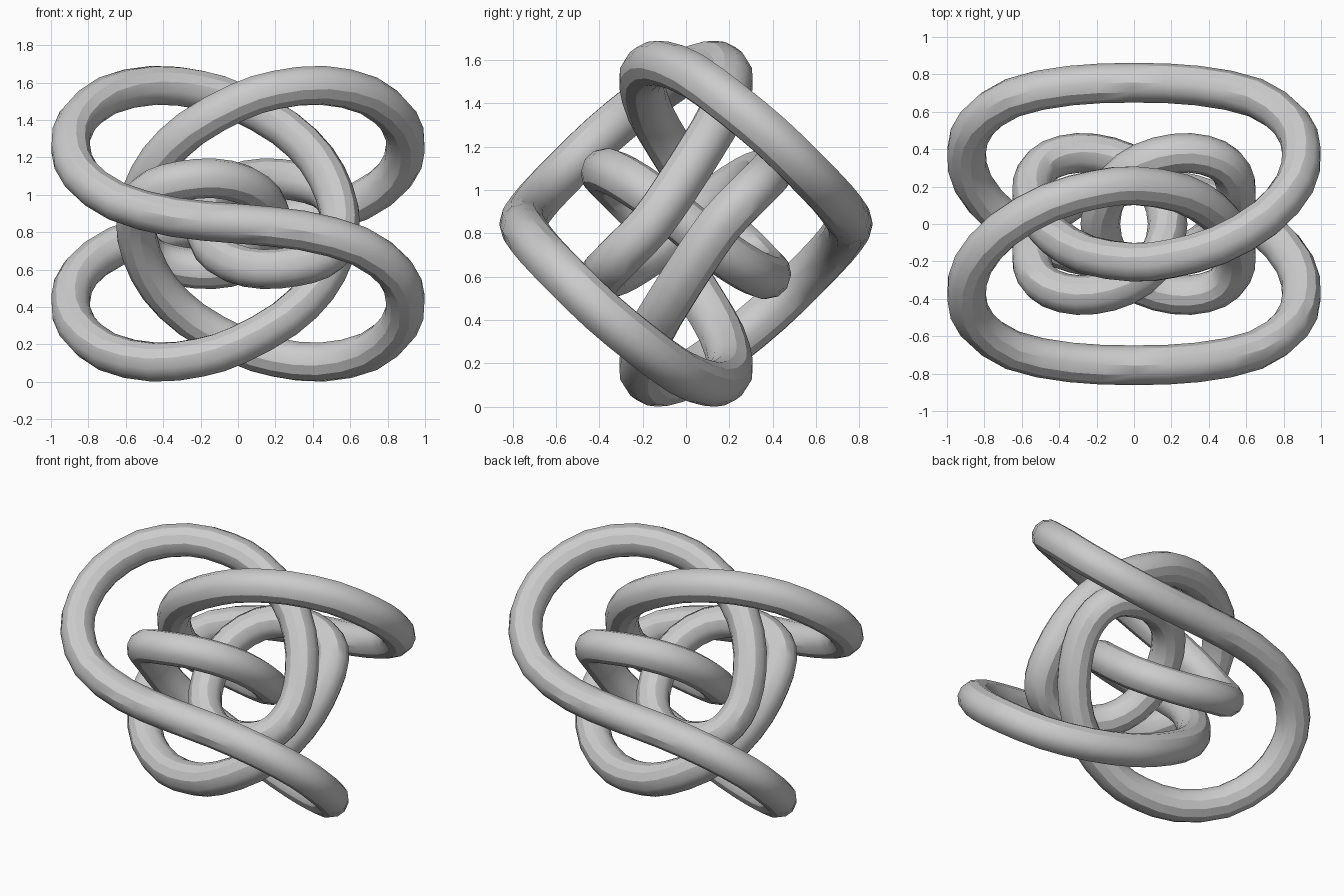
import bpy
from mathutils import Vector

TUBE_RADIUS = 0.106
CENTRE = Vector((0, 0, 0.845))
STEPS = 2

# Remove the default cube
default_cube = bpy.data.objects.get("Cube")
if default_cube:
    bpy.data.objects.remove(default_cube, do_unlink=True)


def make_material(name, colour):
    material = bpy.data.materials.new(name)
    material.use_nodes = True
    material.diffuse_color = colour
    shader = next(n for n in material.node_tree.nodes if n.type == "BSDF_PRINCIPLED")
    shader.inputs["Base Color"].default_value = colour
    shader.inputs["Roughness"].default_value = 0.5
    return material


def catmull_rom(a, b, c, d, t):
    """Smooth point between b and c."""
    return 0.5 * (2 * b + (c - a) * t
                  + (2 * a - 5 * b + 4 * c - d) * t ** 2
                  + (3 * b - a - 3 * c + d) * t ** 3)


# One quarter of the strand: outer sweep, big lobe, inner ring, core
quarter = [Vector(p) for p in (
    (0, -.755, 0), (.34, -.74, -.035), (.65, -.675, -.12), (.84, -.54, -.26),
    (.895, -.39, -.405), (.86, -.215, -.55), (.7, -.03, -.685), (.45, .115, -.74),
    (.2, .185, -.715), (0, .205, -.65), (-.25, .165, -.51), (-.42, .07, -.345),
    (-.515, -.045, -.165), (-.548, -.16, 0), (-.525, -.27, .115), (-.445, -.345, .19),
    (-.3, -.38, .23), (-.13, -.36, .243), (.03, -.285, .21), (.14, -.155, .125),
    (.18, 0, 0),
)]

# Half turns about the x and z axes complete the closed strand
half = quarter + [Vector((p.x, -p.y, -p.z)) for p in reversed(quarter[:-1])]
half.pop()
loop = half + [Vector((-p.x, -p.y, p.z)) for p in half]

count = len(loop)
path = []
for i in range(count):
    a, b, c, d = (loop[(i + k) % count] for k in (-1, 0, 1, 2))
    path += [catmull_rom(a, b, c, d, s / STEPS) + CENTRE for s in range(STEPS)]

# Sweep a round section along the closed path
curve = bpy.data.curves.new("knot_tube", "CURVE")
curve.dimensions = "3D"
curve.twist_mode = "MINIMUM"
curve.bevel_depth = TUBE_RADIUS
curve.bevel_resolution = 4
spline = curve.splines.new("POLY")
spline.points.add(len(path) - 1)
for point, position in zip(spline.points, path):
    point.co = (*position, 1)
spline.use_cyclic_u = True

knot = bpy.data.objects.new("knot_tube", curve)
bpy.context.collection.objects.link(knot)
curve.materials.append(make_material("light_grey", (0.6, 0.6, 0.6, 1)))

# Turn the sweep into a mesh and smooth it
bpy.ops.object.select_all(action="DESELECT")
bpy.context.view_layer.objects.active = knot
knot.select_set(True)
bpy.ops.object.convert(target="MESH")
bpy.ops.object.shade_smooth_by_angle()
